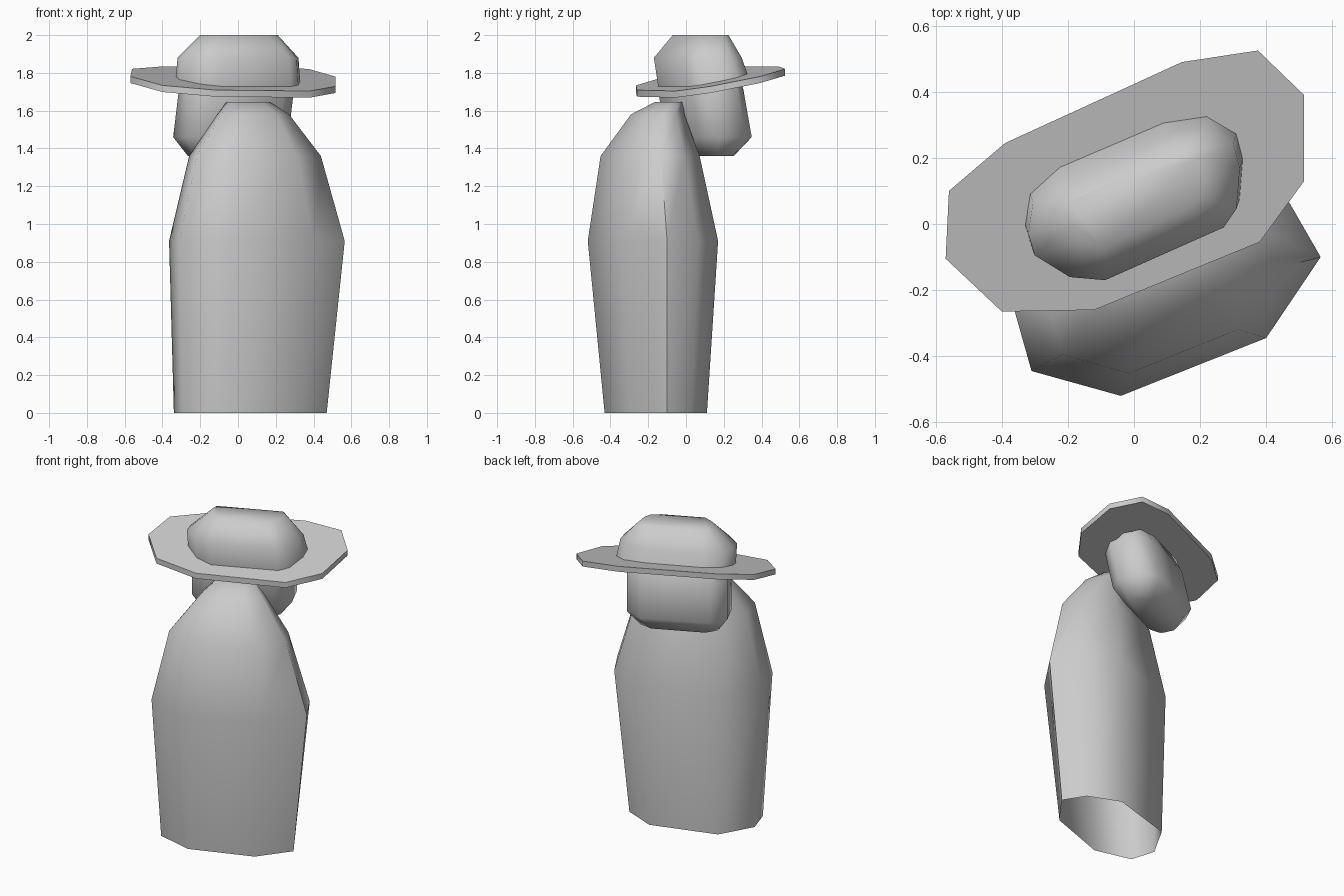
import bpy, math

if "Cube" in bpy.data.objects:
    bpy.data.objects.remove(bpy.data.objects["Cube"])

def ring(shape, cx, cy, sx, sy, z, tilt_x=0.0, tilt_y=0.0):
    """Scaled copy of a flat outline, lying in a tilted plane."""
    out = []
    for px, py in shape:
        x, y = cx + px * sx, cy + py * sy
        out.append((x, y, z + tilt_x * x + tilt_y * y))
    return out

def loft(name, rings, cap_start=False, cap_end=False, closed=False, angle=60):
    n = len(rings[0])
    verts = [p for r in rings for p in r]
    faces = []
    for i in range(len(rings) if closed else len(rings) - 1):
        a, b = i * n, ((i + 1) % len(rings)) * n
        for j in range(n):
            k = (j + 1) % n
            faces.append((a + j, a + k, b + k, b + j))
    if cap_start:
        faces.append(tuple(reversed(range(n))))
    if cap_end:
        faces.append(tuple(range((len(rings) - 1) * n, len(rings) * n)))
    me = bpy.data.meshes.new(name)
    me.from_pydata(verts, [], faces)
    me.update()
    ob = bpy.data.objects.new(name, me)
    bpy.context.collection.objects.link(ob)
    bpy.ops.object.select_all(action='DESELECT')
    ob.select_set(True)
    bpy.context.view_layer.objects.active = ob
    bpy.ops.object.shade_smooth_by_angle(angle=math.radians(angle))
    return ob

def turned(pts):
    """Turn a local (along, across) outline to the figure's heading."""
    c, s = 0.909, 0.416
    return [(u * c - v * s, u * s + v * c) for u, v in pts]

# cloaked body: eight-sided, open at the bottom, drawn in to the neck
body_shape = [(-.41, -.27), (-.14, -.345), (.30, -.17), (.465, .075),
              (.37, .24), (.14, .345), (-.33, .19), (-.465, -.075)]
loft("body", [
    ring(body_shape, .065, -.16, .87, .785, 0),
    ring(body_shape, .10, -.175, 1, 1, .91),
    ring(body_shape, .09, -.19, .75, .76, 1.36),
    ring(body_shape, .08, -.15, .41, .41, 1.58),
    ring(body_shape, .055, -.09, .25, .22, 1.645),
], cap_end=True)

# head: rounded block leaning forward into the hat
def head_ring(hu, v0, v1, z, cu=0.0):
    cv, hv = (v0 + v1) / 2, (v1 - v0) / 2
    pts = [(-.7, -1), (.7, -1), (1, -.5), (1, .5), (.7, 1), (-.7, 1), (-1, .5), (-1, -.5)]
    return [(x, y, z) for x, y in turned([(cu + a * hu, cv + b * hv) for a, b in pts])]

loft("head", [
    head_ring(.23, .03, .20, 1.36, .01),
    head_ring(.30, -.03, .28, 1.46, .015),
    head_ring(.30, -.08, .225, 1.72, .025),
    head_ring(.24, -.06, .17, 1.84, .03),
], cap_start=True, cap_end=True)

# hat brim: thin tilted ring with ten sides
brim_shape = [(-.57, -.105), (-.40, -.265), (-.12, -.26), (.38, -.055), (.515, .13),
              (.515, .39), (.375, .525), (.145, .49), (-.39, .245), (-.56, .10)]
tilt = dict(tilt_x=-.092, tilt_y=.20)
loft("hat_brim", [
    ring(brim_shape, 0, 0, 1, 1, 1.715, **tilt),
    ring(brim_shape, 0, 0, 1, 1, 1.75, **tilt),
    ring(brim_shape, .01, .03, .52, .52, 1.75, **tilt),
    ring(brim_shape, .01, .03, .52, .52, 1.715, **tilt),
][::-1], closed=True)

# hat crown: overhangs at the front, softly rounded to a long flat top
crown_shape = [(-.33, -.10), (-.31, -.17), (-.20, -.24), (-.09, -.25), (.28, -.08), (.32, -.02),
               (.33, .11), (.31, .19), (.22, .245), (.09, .225), (-.225, .085), (-.315, .0)]
top_shape = [(-.2, .03), (-.19, 0), (-.15, -.05), (-.09, -.07), (.15, .04), (.2, .08),
             (.21, .13), (.2, .2), (.17, .225), (.13, .21), (-.17, .08), (-.2, .065)]
loft("hat_crown", [
    ring(crown_shape, 0, .095, 1, .96, 1.735, **tilt),
    ring(crown_shape, 0, .065, .97, .94, 1.88),
    ring(top_shape, 0, 0, 1, 1, 2.0),
], cap_end=True)
